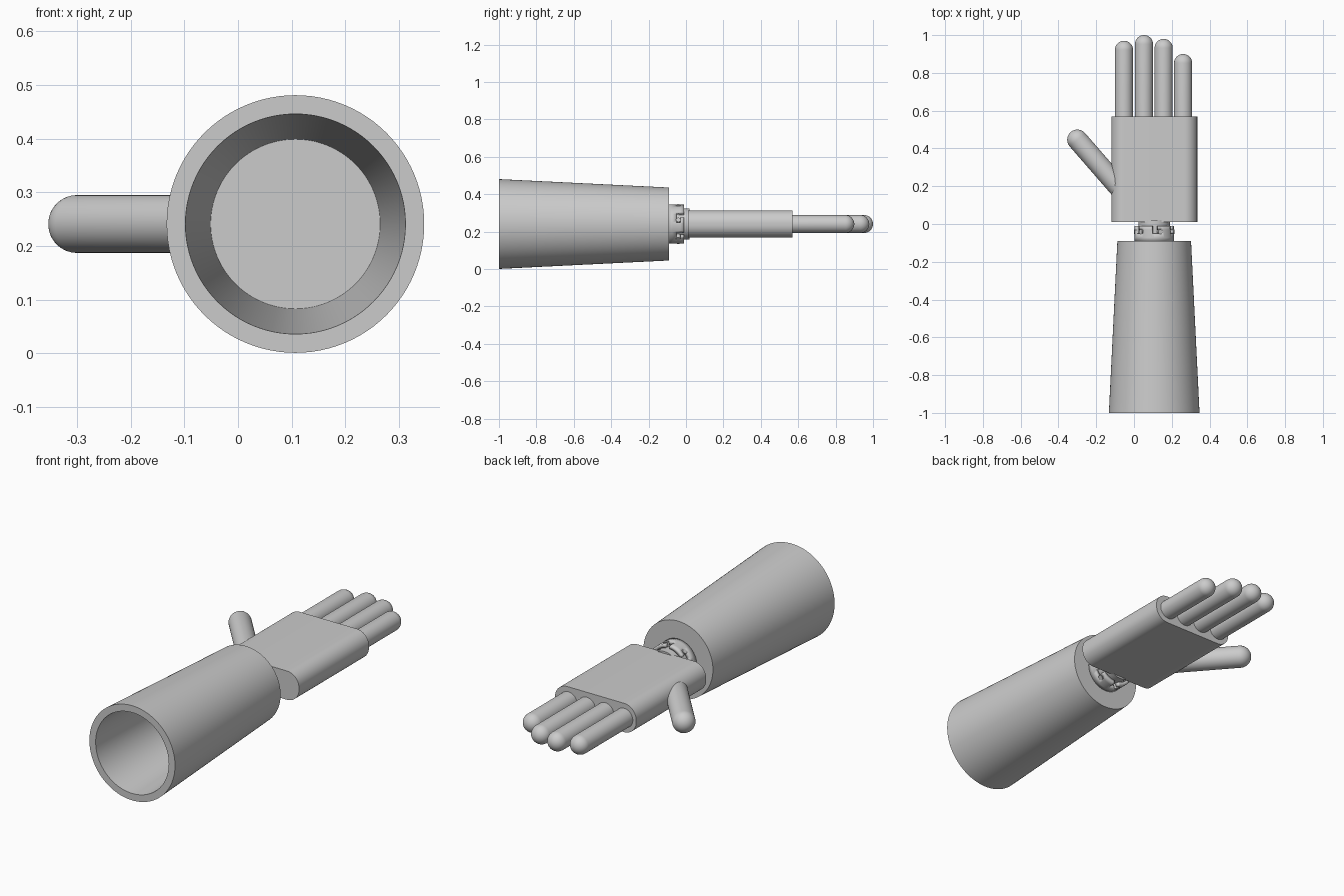
import bpy, bmesh
from math import sin, cos, pi, radians
from mathutils import Matrix, Vector

cube = bpy.data.objects.get("Cube")
if cube:
    bpy.data.objects.remove(cube, do_unlink=True)

grey = bpy.data.materials.new("plain grey")
grey.use_nodes = True
COLOUR = (0.6, 0.6, 0.6, 1)
grey.diffuse_color = COLOUR
grey.node_tree.nodes["Principled BSDF"].inputs["Base Color"].default_value = COLOUR

CX, CZ = 0.107, 0.241   # long axis of the arm


def finish(bm, name, loc, rot=0.0):
    bmesh.ops.remove_doubles(bm, verts=bm.verts, dist=1e-5)
    bmesh.ops.recalc_face_normals(bm, faces=bm.faces)
    mesh = bpy.data.meshes.new(name)
    bm.to_mesh(mesh)
    bm.free()
    mesh.materials.append(grey)
    mesh.shade_smooth()
    mesh.set_sharp_from_angle(angle=radians(35))
    obj = bpy.data.objects.new(name, mesh)
    obj.location = loc
    obj.rotation_euler.z = rot
    bpy.context.collection.objects.link(obj)
    return obj


def lathe(name, profile, loc, rot=0.0, steps=64):
    """Spin (radius, y) points around the y axis."""
    bm = bmesh.new()
    verts = [bm.verts.new((r, y, 0)) for r, y in profile]
    edges = [bm.edges.new(pair) for pair in zip(verts, verts[1:])]
    bmesh.ops.spin(bm, geom=verts + edges, cent=(0, 0, 0), axis=(0, 1, 0),
                   angle=2 * pi, steps=steps)
    return finish(bm, name, loc, rot)


def digit(name, radius, length, loc, rot=0.0):
    """Round-tipped cylinder pointing along +y."""
    tip = [(radius * cos(a), length - radius + radius * sin(a))
           for a in (i * pi / 24 for i in range(12))]
    return lathe(name, [(0, 0), (radius, 0)] + tip + [(0, length)], loc, rot, 40)


# Hollow tapered forearm, open towards the front
lathe("forearm", [(0, -0.13), (0.158, -0.13), (0.205, -1), (0.24, -1),
                  (0.195, -0.09), (0, -0.09)], (CX, 0, CZ), steps=96)

# Palm: slab with rounded long sides
X0, X1, Y0, Y1, HALF, ROUND = -0.12, 0.335, 0.01, 0.57, 0.073, 0.068
bm = bmesh.new()
outline = []
for k in range(4):
    sx = 1 if k in (0, 3) else -1
    sz = 1 if k < 2 else -1
    for i in range(13):
        a = k * pi / 2 + i * pi / 24
        outline.append(bm.verts.new((
            (X0 + X1) / 2 + sx * ((X1 - X0) / 2 - ROUND) + ROUND * cos(a), Y0,
            CZ + sz * (HALF - ROUND) + ROUND * sin(a))))
end = bm.faces.new(outline)
side = bmesh.ops.extrude_face_region(bm, geom=[end], use_keep_orig=True)["geom"]
bmesh.ops.translate(bm, vec=(0, Y1 - Y0, 0),
                    verts=[v for v in side if isinstance(v, bmesh.types.BMVert)])
finish(bm, "palm", (0, 0, 0))

# Fingers and thumb
for name, x, tip in (("index_finger", -0.053, 0.97), ("middle_finger", 0.053, 1.0),
                     ("ring_finger", 0.157, 0.98), ("little_finger", 0.26, 0.90)):
    digit(name, 0.048, tip - 0.55, (x, 0.55, CZ))
digit("thumb", 0.054, 0.43, (-0.053, 0.162, CZ), radians(41))

# Wrist coupling: slotted socket ring, plug and locking pins
PINS, CELLS, ROWS = 6, 72, 4
RING_R, RING_Y0, RING_Y1 = 0.105, -0.092, -0.01
bm = bmesh.new()
grid = [[bm.verts.new((RING_R * cos(2 * pi * i / CELLS),
                       RING_Y0 + (RING_Y1 - RING_Y0) * j / ROWS,
                       RING_R * sin(2 * pi * i / CELLS)))
         for j in range(ROWS + 1)] for i in range(CELLS)]
for i in range(CELLS):
    step = i % (CELLS // PINS)
    for j in range(ROWS):
        entry = step in (4, 5, 6) and j >= 2
        locked = step in (1, 2, 3) and j == 2
        if not (entry or locked):
            n = (i + 1) % CELLS
            bm.faces.new((grid[i][j], grid[n][j], grid[n][j + 1], grid[i][j + 1]))
ring = finish(bm, "wrist_socket", (CX, 0, CZ))
wall = ring.modifiers.new("wall", "SOLIDIFY")
wall.thickness = 0.018
# thickness always grows towards the axis
f = ring.data.polygons[0]
outward = f.normal.dot(Vector((f.center.x, 0, f.center.z))) > 0
wall.offset = -1 if outward else 1

lathe("wrist_plug", [(0, -0.085), (0.083, -0.085), (0.083, 0.02), (0, 0.02)],
      (CX, 0, CZ))

for i in range(PINS):
    a = radians(12) + 2 * pi * i / PINS
    d = Vector((cos(a), 0, sin(a)))
    bm = bmesh.new()
    bmesh.ops.create_cone(bm, cap_ends=True, segments=20, radius1=0.012,
                          radius2=0.012, depth=0.04)
    bm.transform(Matrix.Translation(d * 0.088 + Vector((0, -0.041, 0)))
                 @ d.to_track_quat("Z", "Y").to_matrix().to_4x4())
    finish(bm, "wrist_pin_%d" % (i + 1), (CX, 0, CZ))
